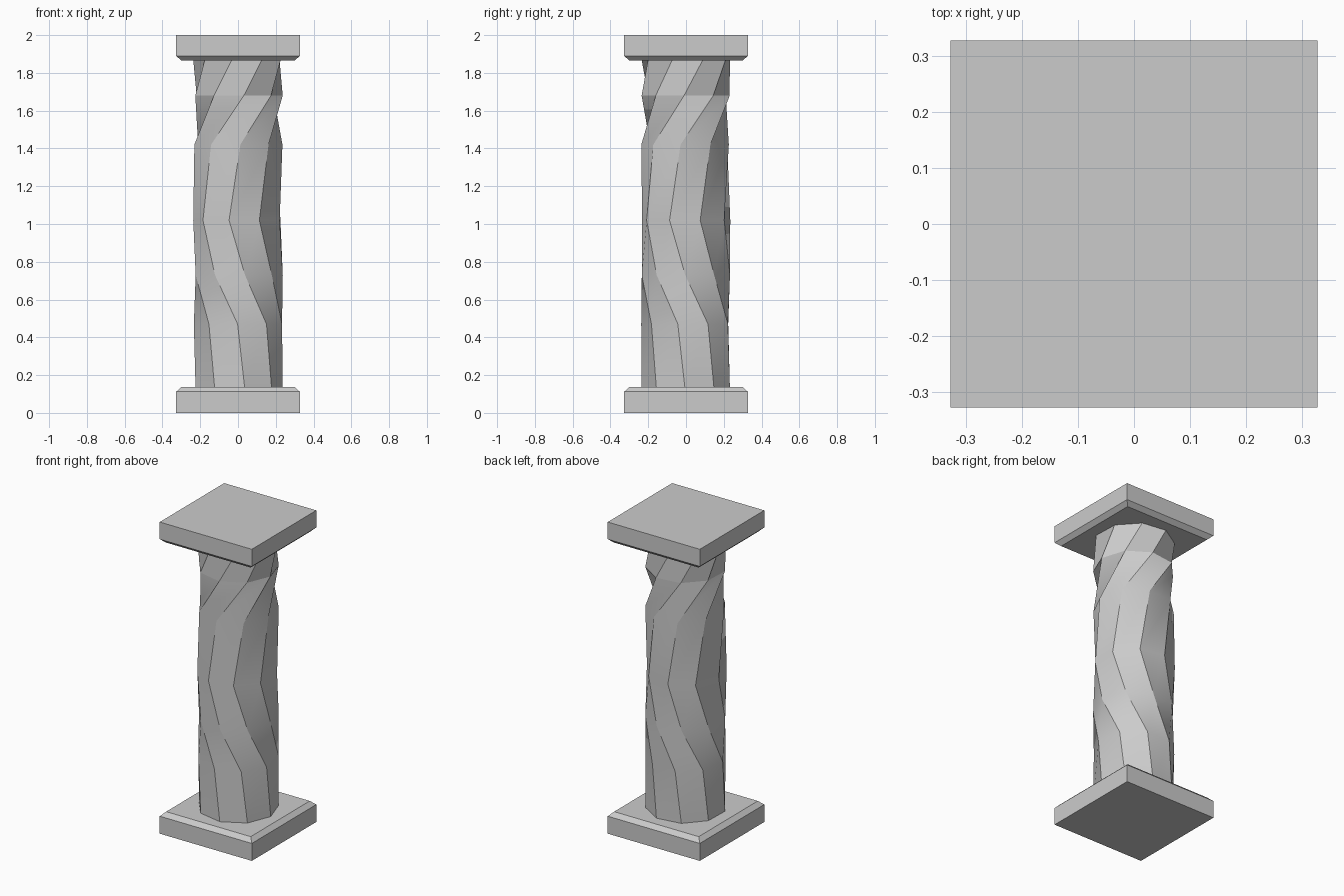
import bpy
from math import sin, cos, pi, radians

if "Cube" in bpy.data.objects:
    bpy.data.objects.remove(bpy.data.objects["Cube"])


def loft(name, rings, smooth=False):
    """Skin a stack of equal-sized rings and cap both ends."""
    n = len(rings[0])
    verts = [p for ring in rings for p in ring]
    faces = [tuple(range(n))[::-1],
             tuple(range(len(verts) - n, len(verts)))]
    for r in range(len(rings) - 1):
        for i in range(n):
            j = (i + 1) % n
            faces.append((r * n + i, r * n + j, (r + 1) * n + j, (r + 1) * n + i))
    mesh = bpy.data.meshes.new(name)
    mesh.from_pydata(verts, [], faces)
    ob = bpy.data.objects.new(name, mesh)
    bpy.context.collection.objects.link(ob)
    if smooth:
        bpy.ops.object.select_all(action='DESELECT')
        ob.select_set(True)
        bpy.context.view_layer.objects.active = ob
        bpy.ops.object.shade_smooth_by_angle(angle=radians(30))
    return ob


def ring(n, radius, turn, z):
    """Regular polygon; turn is in degrees from the front, towards +x."""
    return [(radius * sin(radians(turn) + 2 * pi * i / n),
             -radius * cos(radians(turn) + 2 * pi * i / n), z) for i in range(n)]


def slab(name, profile):
    """Square block from (half width, z) pairs."""
    return loft(name, [ring(4, h * 2 ** 0.5, 45, z) for h, z in profile])


# base and capital: square slabs chamfered on the side facing the shaft
slab("base", [(0.327, 0), (0.327, 0.112), (0.30, 0.138)])
slab("capital", [(0.30, 1.865), (0.327, 1.89), (0.327, 2.0)])

# nine-sided shaft that twists one way, then back again
twist = [(0.135, 8.5), (0.47, -0.5), (0.73, -31), (1.02, -51.5),
         (1.42, -37), (1.68, 7.5), (1.868, 32)]
loft("shaft", [ring(9, 0.237, a, z) for z, a in twist], smooth=True)
